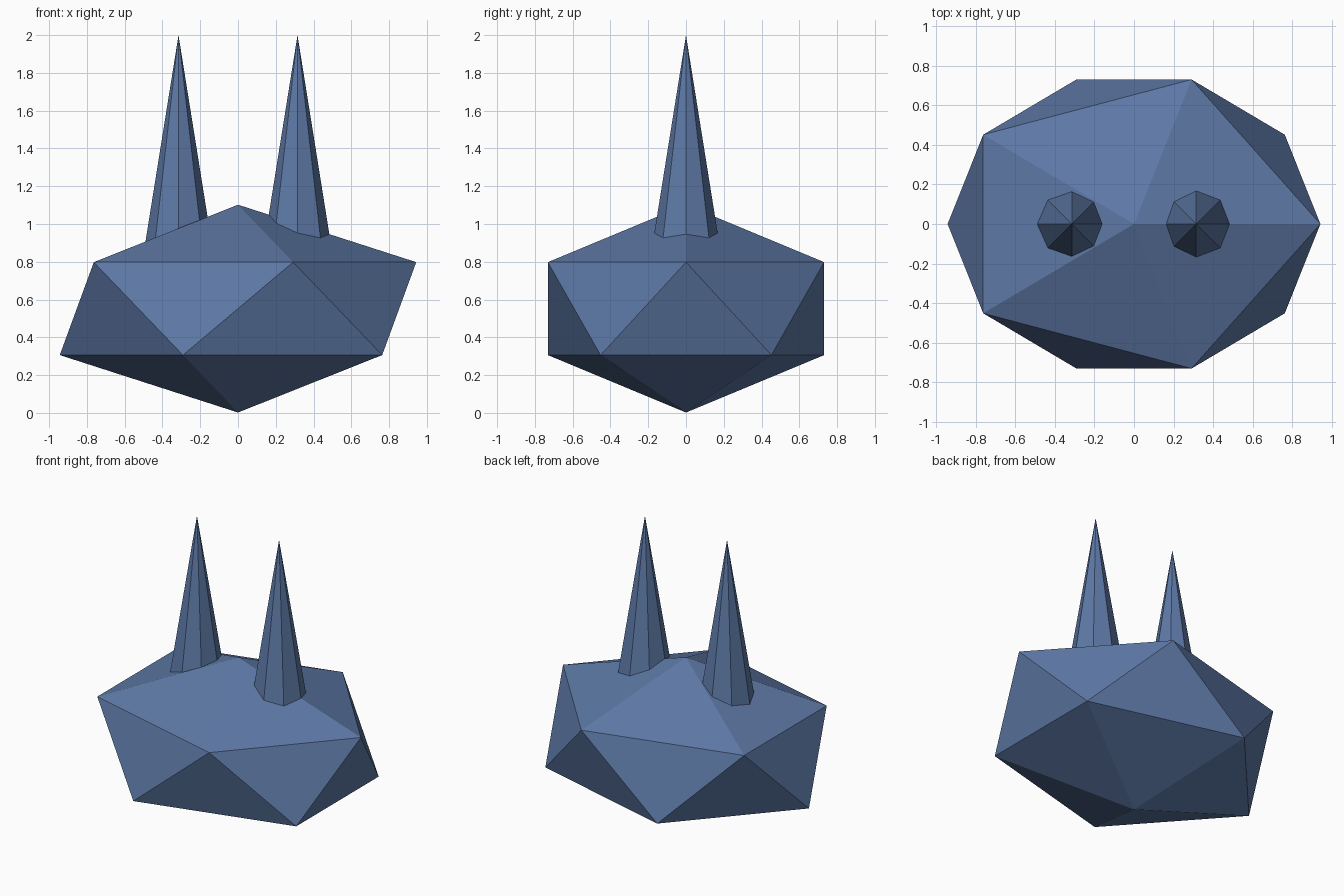
import bpy

# Remove the default cube
cube = bpy.data.objects.get("Cube")
if cube:
    bpy.data.objects.remove(cube, do_unlink=True)

# Single slate blue material
SLATE_BLUE = (0.11, 0.19, 0.38, 1.0)
slate = bpy.data.materials.new("slate_blue")
slate.use_nodes = True
slate.diffuse_color = SLATE_BLUE
slate.node_tree.nodes["Principled BSDF"].inputs["Base Color"].default_value = SLATE_BLUE


def finish(name):
    """Name the active object, colour it and keep its facets flat."""
    obj = bpy.context.object
    obj.name = obj.data.name = name
    obj.data.materials.append(slate)
    bpy.ops.object.transform_apply(location=False, rotation=False, scale=True)
    bpy.ops.object.shade_flat()
    return obj


# Body: squashed icosahedron
bpy.ops.mesh.primitive_ico_sphere_add(
    subdivisions=1, radius=1, location=(0, 0, 0.552), scale=(1.055, 0.86, 0.55))
finish("body")

# Two tall eight-sided spikes sunk into the top of the body
TIP, BASE, TAPER = 2.0, 0.75, 0.16
for side, x in (("left", 0.315), ("right", -0.315)):
    bpy.ops.mesh.primitive_cone_add(
        vertices=8, radius1=(TIP - BASE) * TAPER, radius2=0, depth=TIP - BASE,
        location=(x, 0, (TIP + BASE) / 2))
    finish(f"{side}_spike")
